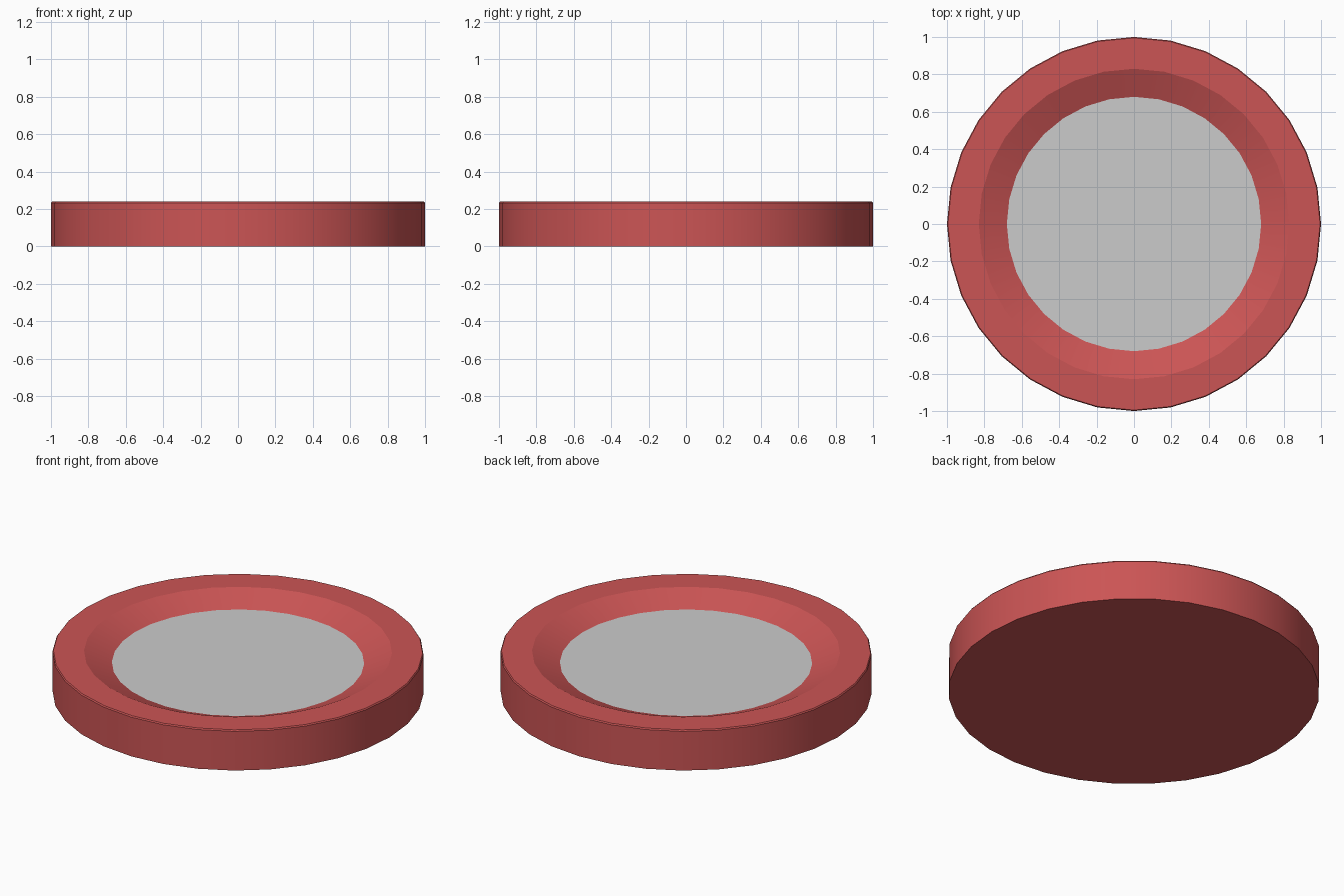
import bpy, bmesh, math

if "Cube" in bpy.data.objects:
    bpy.data.objects.remove(bpy.data.objects["Cube"])

SIDES = 32


def ring(bm, r, z):
    return [bm.verts.new((r * math.cos(2 * math.pi * i / SIDES),
                          r * math.sin(2 * math.pi * i / SIDES), z))
            for i in range(SIDES)]


def finish(bm, name, angle=30):
    bmesh.ops.recalc_face_normals(bm, faces=bm.faces)
    mesh = bpy.data.meshes.new(name)
    bm.to_mesh(mesh)
    bm.free()
    ob = bpy.data.objects.new(name, mesh)
    bpy.context.collection.objects.link(ob)
    bpy.ops.object.select_all(action='DESELECT')
    ob.select_set(True)
    bpy.context.view_layer.objects.active = ob
    bpy.ops.object.shade_smooth_by_angle(angle=math.radians(angle))
    return ob


# Red body: base, outer wall with a tiny top chamfer, flat rim, sloped inner wall
profile = [(1.0, 0.0), (1.0, 0.233), (0.995, 0.24), (0.83, 0.24), (0.68, 0.175)]
bm = bmesh.new()
rings = [ring(bm, r, z) for r, z in profile]
for a, b in zip(rings, rings[1:]):
    for i in range(SIDES):
        j = (i + 1) % SIDES
        bm.faces.new((a[i], a[j], b[j], b[i]))
bm.faces.new(rings[0][::-1])
# temporary cap keeps the normals consistent
cap = bm.faces.new(rings[-1])
bmesh.ops.recalc_face_normals(bm, faces=bm.faces)
bmesh.ops.delete(bm, geom=[cap], context='FACES_ONLY')
body = finish(bm, "rim_body", 20)
red = bpy.data.materials.new("red")
red.diffuse_color = (0.6, 0.09, 0.09, 1)
red.use_nodes = True
red.node_tree.nodes["Principled BSDF"].inputs["Base Color"].default_value = red.diffuse_color
body.data.materials.append(red)

# Grey recessed top plate
bm = bmesh.new()
bm.faces.new(ring(bm, 0.68, 0.175))
plate = finish(bm, "top_plate")
